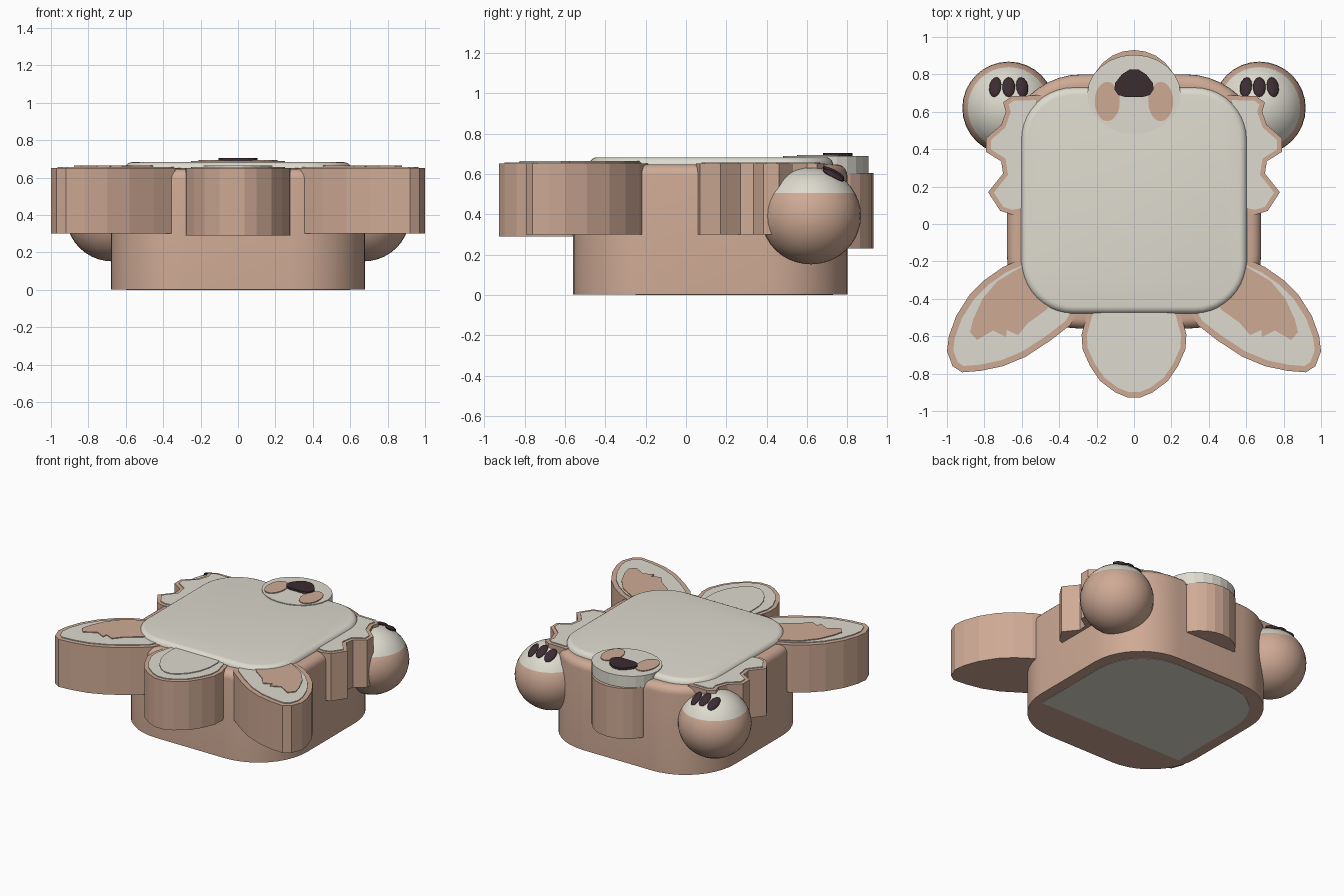
import bpy, bmesh, math
from mathutils import Matrix, Vector

if "Cube" in bpy.data.objects:
    bpy.data.objects.remove(bpy.data.objects["Cube"])


def material(name, rgb):
    m = bpy.data.materials.new(name)
    m.diffuse_color = (*rgb, 1)
    m.use_nodes = True
    m.node_tree.nodes["Principled BSDF"].inputs["Base Color"].default_value = m.diffuse_color
    return m


TAN = material("tan fur", (0.62, 0.40, 0.30))
CREAM = material("cream fur", (0.73, 0.71, 0.62))
DARK = material("dark brown", (0.045, 0.025, 0.03))


def finish(name, bm, mats, smooth=False):
    bmesh.ops.recalc_face_normals(bm, faces=bm.faces)
    me = bpy.data.meshes.new(name)
    bm.to_mesh(me)
    bm.free()
    for m in mats:
        me.materials.append(m)
    ob = bpy.data.objects.new(name, me)
    bpy.context.collection.objects.link(ob)
    if smooth:
        bpy.ops.object.select_all(action='DESELECT')
        ob.select_set(True)
        bpy.context.view_layer.objects.active = ob
        bpy.ops.object.shade_smooth_by_angle(angle=math.radians(35))
    return ob


def prism(name, pts, z0, z1, mats, inset=0, bevel=0, smooth=False):
    """Extruded outline; optional raised inset top in the second material."""
    bm = bmesh.new()
    low = [bm.verts.new((x, y, z0)) for x, y in pts]
    high = [bm.verts.new((x, y, z1)) for x, y in pts]
    n = len(pts)
    bm.faces.new(low[::-1])
    top = bm.faces.new(high)
    for i in range(n):
        j = (i + 1) % n
        bm.faces.new((low[i], low[j], high[j], high[i]))
    bmesh.ops.recalc_face_normals(bm, faces=bm.faces)
    if inset:
        bmesh.ops.inset_region(bm, faces=[top], thickness=inset, use_even_offset=True)
        top.material_index = 1
        ext = bmesh.ops.extrude_face_region(bm, geom=[top])
        new = [g for g in ext["geom"] if isinstance(g, bmesh.types.BMVert)]
        bmesh.ops.translate(bm, verts=new, vec=(0, 0, 0.006))
        if top.is_valid:
            bmesh.ops.delete(bm, geom=[top], context='FACES_ONLY')
        for f in bm.faces:
            if f.calc_center_median().z > z1 + 0.001:
                f.material_index = 1
    if bevel:
        bmesh.ops.bevel(bm, geom=list(top.edges), offset=bevel, segments=5,
                        profile=0.5, affect='EDGES')
    return finish(name, bm, mats, smooth)


def rounded_rect(x0, x1, y0, y1, r, steps=10):
    pts = []
    for k, (cx, cy) in enumerate(((x1 - r, y1 - r), (x0 + r, y1 - r),
                                  (x0 + r, y0 + r), (x1 - r, y0 + r))):
        for i in range(steps + 1):
            a = (k + i / steps) * math.pi / 2
            pts.append((cx + r * math.cos(a), cy + r * math.sin(a)))
    return pts


def ellipse(cx, cy, rx, ry, n=24):
    return [(cx + rx * math.cos(2 * math.pi * i / n),
             cy + ry * math.sin(2 * math.pi * i / n)) for i in range(n)]


def both(pts):
    """Complete a half outline by mirroring it in x."""
    return pts + [(-x, y) for x, y in reversed(pts)]


# Body and raised belly cushion
prism("body", rounded_rect(-.68, .68, -.56, .80, .40), 0.002, .648, [TAN],
      bevel=.055, smooth=True)
prism("belly_pad", rounded_rect(-.605, .605, -.48, .73, .28), .45, .683, [CREAM],
      bevel=.04, smooth=True)

# Cream panel on the underside
panel = [(x, max(y, -.25)) for x, y in rounded_rect(-.6, .6, -.65, .73, .38)
         if y > -.27]
panel += [(-.6, -.25), (.6, -.25)]
prism("base_panel", panel, 0, .004, [CREAM])

# Tail at the front, with a raised oval on top
tail = both([(.2, -.40), (.25, -.48), (.28, -.59), (.275, -.67), (.235, -.76),
             (.18, -.84), (.10, -.90), (.035, -.927)])
prism("tail", tail, .29, .652, [TAN, CREAM], inset=.028)
oval = both([(.16, -.42), (.185, -.50), (.183, -.60), (.16, -.68), (.12, -.75),
             (.07, -.80), (.025, -.825)])
prism("tail_oval", oval, .65, .664, [CREAM])

# Muzzle: chin, cream snout, nose and two cheek spots
prism("chin", ellipse(0, .70, .235, .23), .23, .605, [TAN])
prism("snout", ellipse(0, .693, .25, .212), .60, .689, [CREAM])
prism("nose", both([(.05, .68), (.085, .69), (.105, .72), (.10, .755), (.065, .80),
                    (.025, .825)]), .69, .705, [DARK])

ear = [(.48, -.14), (.61, -.19), (.70, -.23), (.80, -.30), (.88, -.38), (.95, -.49),
       (.99, -.60), (1.0, -.68), (.97, -.76), (.92, -.793), (.82, -.785), (.70, -.76),
       (.58, -.71), (.45, -.625), (.34, -.54), (.30, -.47), (.32, -.30)]
ear_patch = [(.50, -.25), (.604, -.23), (.73, -.305), (.81, -.40), (.86, -.51),
             (.877, -.578), (.84, -.62), (.754, -.57), (.684, -.604), (.68, -.567),
             (.62, -.594), (.567, -.53), (.47, -.46), (.42, -.40)]
ruff = [(.50, .69), (.58, .685), (.65, .685), (.70, .65), (.685, .60), (.71, .53),
        (.79, .46), (.79, .385), (.71, .335), (.70, .27), (.78, .17), (.715, .07),
        (.65, .05), (.50, .08)]

for side, s in (("left", -1), ("right", 1)):
    def flip(pts):
        return [(s * x, y) for x, y in pts]

    prism(side + "_cheek_spot", ellipse(s * .143, .655, .067, .105, 20),
          .685, .695, [TAN])
    # Ears and ragged side fur
    prism(side + "_ear", flip(ear), .30, .652, [TAN, CREAM], inset=.033)
    prism(side + "_ear_patch", flip(ear_patch), .65, .664, [TAN])
    prism(side + "_side_fur", flip(ruff), .30, .652, [TAN, CREAM], inset=.025)

    # Round paw with a cream cap cut at one height
    c, r = Vector((s * .67, .62, .392)), Vector((.248, .248, .24))
    bm = bmesh.new()
    bmesh.ops.create_uvsphere(bm, u_segments=32, v_segments=20, radius=1)
    bmesh.ops.transform(bm, verts=bm.verts,
                        matrix=Matrix.Translation(c) @ Matrix.Diagonal((*r, 1)))
    bmesh.ops.bisect_plane(bm, geom=bm.verts[:] + bm.edges[:] + bm.faces[:],
                           plane_co=(0, 0, .505), plane_no=(0, 0, 1))
    for f in bm.faces:
        f.material_index = int(f.calc_center_median().z > .505)
    finish(side + "_paw", bm, [TAN, CREAM], smooth=True)

    # Three toe pads lying on the paw
    for k in (-1, 0, 1):
        dx, dy = k * .072, .112
        z = r.z * math.sqrt(1 - (dx * dx + dy * dy) / r.x ** 2)
        nrm = Vector((dx, dy, z)).normalized()
        rot = Vector((0, 0, 1)).rotation_difference(nrm).to_matrix().to_4x4()
        bm = bmesh.new()
        bmesh.ops.create_uvsphere(bm, u_segments=14, v_segments=8, radius=1)
        bmesh.ops.transform(bm, verts=bm.verts, matrix=Matrix.Translation(
            c + Vector((dx, dy, z))) @ rot @ Matrix.Diagonal((.034, .06, .016, 1)))
        finish(f"{side}_toe_pad_{k + 2}", bm, [DARK], smooth=True)
